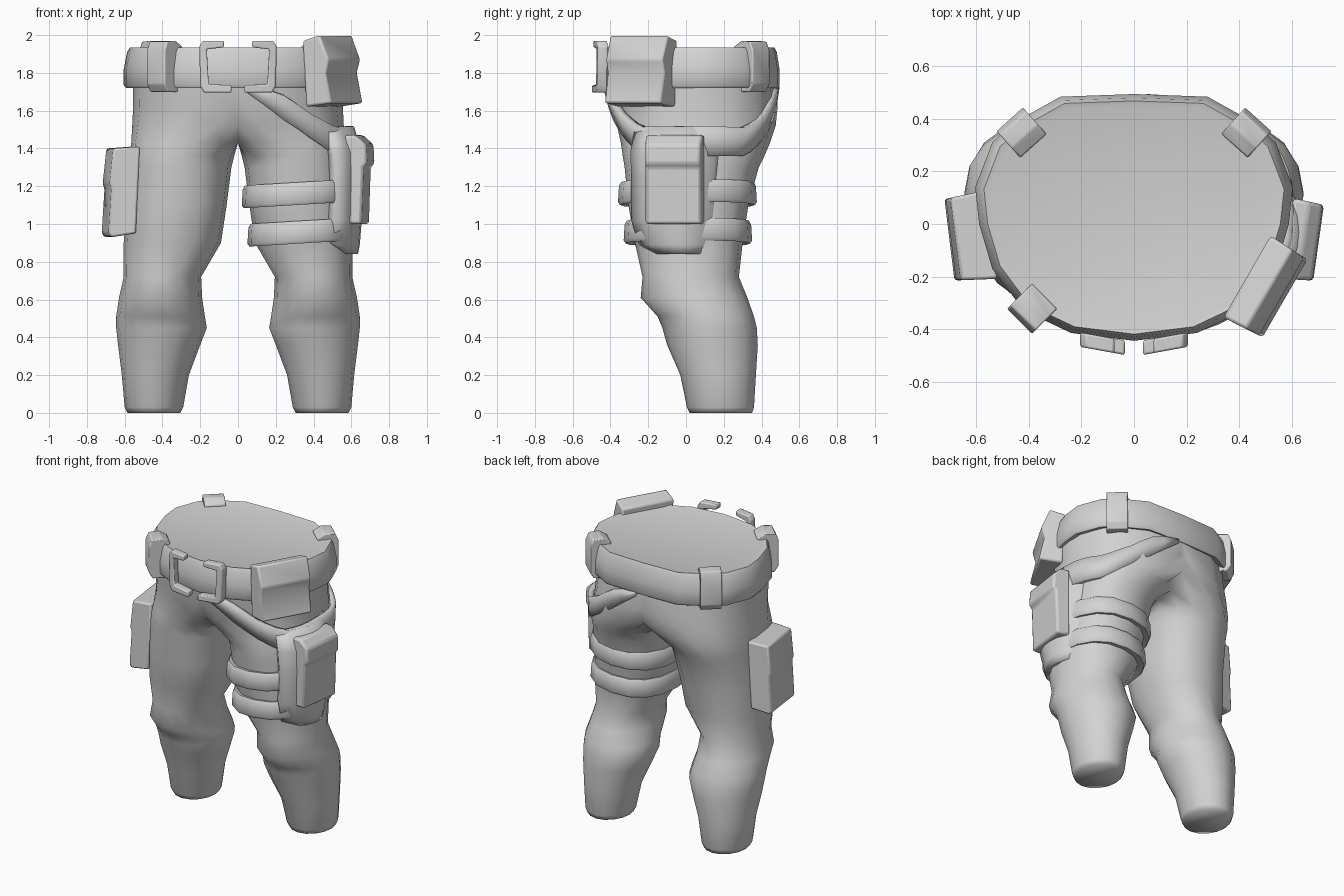
import bpy, bmesh, math

if "Cube" in bpy.data.objects:
    bpy.data.objects.remove(bpy.data.objects["Cube"])

grey = bpy.data.materials.new("cloth grey")
grey.diffuse_color = (0.65, 0.65, 0.65, 1)
grey.use_nodes = True
grey.node_tree.nodes["Principled BSDF"].inputs["Base Color"].default_value = grey.diffuse_color


def finish(name, bm, bevel=0, angle=40):
    bmesh.ops.recalc_face_normals(bm, faces=bm.faces[:])
    me = bpy.data.meshes.new(name)
    bm.to_mesh(me)
    bm.free()
    me.materials.append(grey)
    ob = bpy.data.objects.new(name, me)
    bpy.context.collection.objects.link(ob)
    bpy.ops.object.select_all(action='DESELECT')
    ob.select_set(True)
    bpy.context.view_layer.objects.active = ob
    bpy.ops.object.shade_smooth_by_angle(angle=math.radians(angle))
    if bevel:
        m = ob.modifiers.new("bevel", 'BEVEL')
        m.width, m.segments, m.limit_method = bevel, 2, 'ANGLE'
    return ob


def loft(rows, closed=True, cap_start=False, cap_end=False):
    """Skin a list of rows of points."""
    bm = bmesh.new()
    vs = [[bm.verts.new(p) for p in r] for r in rows]
    n = len(rows[0])
    for a, b in zip(vs, vs[1:]):
        for i in range(n if closed else n - 1):
            j = (i + 1) % n
            bm.faces.new((a[i], a[j], b[j], b[i]))
    if cap_start:
        bm.faces.new(vs[0])
    if cap_end:
        bm.faces.new(vs[-1])
    return bm


def spow(v, e):
    return math.copysign(abs(v) ** e, v) if abs(v) > 1e-9 else 0.0


def ring(z, x0, x1, y0, y1, n=16, e=0.85, tilt=0):
    pts = []
    for i in range(n):
        t = 2 * math.pi * i / n
        x = (x0 + x1) / 2 + (x1 - x0) / 2 * spow(math.cos(t), e)
        y = (y0 + y1) / 2 + (y1 - y0) / 2 * spow(math.sin(t), e)
        pts.append((x, y, z + tilt * (x - 0.3)))
    return pts


def half_ring(z, x0, x1, y0, y1):
    """Ring cut flat at x = 0, keeping its full depth along the cut."""
    e = 1.0 if z < 0.75 else 0.85
    pts = ring(z, x0, x1, y0, y1, 16, e)
    cut = [abs(p[1] - (y0 + y1) / 2) for p in pts if p[0] <= 0]
    if not cut or max(cut) < 1e-6:
        return [(max(0, x), y, z) for x, y, z in pts]
    c = min(1, (x0 + x1) / (x1 - x0)) ** (1 / e)
    cross = (y1 - y0) / 2 * math.sqrt(max(0, 1 - c * c)) ** e
    k, yc = cross / max(cut), (y0 + y1) / 2
    return [(x, y, z) if x > 0 else (0, yc + (y - yc) * k, z) for x, y, z in pts]


def slab(name, profile, width, origin, deg, taper=0, bevel=0.012):
    """Side profile of (outward, z) points, extruded sideways; deg is the outward direction."""
    c, s = math.cos(math.radians(deg)), math.sin(math.radians(deg))
    amax = max(a for a, z in profile)
    rows = []
    for side in (-0.5, 0.5):
        row = []
        for a, z in profile:
            w = side * width * (1 - taper * a / amax)
            row.append((origin[0] + a * c - w * s, origin[1] + a * s + w * c, z))
        rows.append(row)
    return finish(name, loft(rows, True, True, True), bevel)


# Trousers: one half lofted from ankle to waist, then mirrored
sections = [  # z, inner x, outer x, front y, back y
    (0.00, 0.305, 0.585, 0.02, 0.35), (0.03, 0.29, 0.60, 0.005, 0.36),
    (0.20, 0.26, 0.615, -0.03, 0.37), (0.36, 0.20, 0.635, -0.10, 0.38),
    (0.45, 0.165, 0.645, -0.125, 0.375), (0.51, 0.175, 0.645, -0.15, 0.36),
    (0.61, 0.19, 0.63, -0.24, 0.325), (0.72, 0.195, 0.605, -0.23, 0.28),
    (0.90, 0.09, 0.605, -0.27, 0.30), (1.10, 0.06, 0.59, -0.305, 0.33),
    (1.30, 0.035, 0.575, -0.325, 0.385), (1.36, 0.02, 0.57, -0.335, 0.415),
    (1.43, -0.10, 0.565, -0.345, 0.445), (1.52, -0.33, 0.56, -0.365, 0.475),
    (1.62, -0.50, 0.555, -0.40, 0.485), (1.76, -0.555, 0.555, -0.42, 0.475)]
bm = loft([half_ring(*s) for s in sections], True, True)
inner = [f for f in bm.faces if all(v.co.x < 1e-5 for v in f.verts)]
bmesh.ops.delete(bm, geom=inner, context='FACES')
trousers = finish("trousers", bm, angle=80)
trousers.modifiers.new("mirror", 'MIRROR').use_clip = True

# Belt with the closed waist on top
half = [(0, -0.445), (0.24, -0.415), (0.42, -0.33), (0.54, -0.17), (0.59, 0.0),
        (0.605, 0.14), (0.54, 0.31), (0.46, 0.385), (0.28, 0.485), (0, 0.495)]
outline = half + [(-x, y) for x, y in half[-2:0:-1]]
belt_profile = [(0.91, 1.735), (0.98, 1.72), (1.0, 1.735), (1.0, 1.82),
                (0.97, 1.91), (0.945, 1.935), (0.91, 1.93)]
rows = [[(x * k, 0.02 + (y - 0.02) * k, z) for x, y in outline] for k, z in belt_profile]
finish("belt", loft(rows, True, False, True))

# Belt loops
loop_profile = [(-0.07, 1.72), (-0.07, 1.94), (-0.02, 1.97), (0.045, 1.965),
                (0.065, 1.92), (0.065, 1.74), (0.04, 1.70), (-0.03, 1.70)]
for name, x, y, deg in (("back_right_loop", 0.43, 0.35, 48), ("back_left_loop", -0.43, 0.35, 132),
                        ("front_left_loop", -0.39, -0.325, 225)):
    slab(name, loop_profile, 0.135, (x, y), deg, bevel=0.006)

# Buckle brackets
bracket = [(0.075, 1.97), (0.185, 1.97), (0.205, 1.94), (0.20, 1.73), (0.18, 1.695), (0.035, 1.695),
           (0.035, 1.735), (0.155, 1.74), (0.165, 1.925), (0.075, 1.935)]
rows = [[(x, y + 0.18 * x, z) for x, z in bracket] for y in (-0.505, -0.45)]
buckle = finish("buckle_brackets", loft(rows, True, True, True), 0.008)
buckle.modifiers.new("mirror", 'MIRROR')

# Pouches
slab("belt_pouch", [(0.02, 1.62), (0.0, 1.97), (0.10, 2.0), (0.155, 1.87), (0.135, 1.80), (0.17, 1.64)],
     0.36, (0.43, -0.2), -30, 0.05)
slab("left_thigh_pouch", [(0.0, 1.41), (0.14, 1.40), (0.16, 1.21), (0.15, 1.19), (0.165, 0.95),
                          (0.15, 0.93), (0.02, 0.95)], 0.34, (-0.54, -0.04), 187, 0.08, 0.02)
slab("holster_pouch", [(0.0, 1.0), (0.09, 1.0), (0.10, 1.30), (0.12, 1.32), (0.115, 1.42), (0.06, 1.47), (0, 1.47)],
     0.31, (0.585, -0.055), -8, 0.06, 0.015)

# Holster panel, curved around the thigh
rows = []
for z, y0, y1, xm in ((0.84, -0.15, 0.10, 0.635), (0.89, -0.25, 0.18, 0.645), (1.02, -0.29, 0.20, 0.655),
                      (1.25, -0.29, 0.20, 0.66), (1.38, -0.295, 0.21, 0.655), (1.515, -0.27, 0.22, 0.615)):
    row = []
    for i in range(9):
        t = -1 + i / 4
        y = (y0 + y1) / 2 + t * (y1 - y0) / 2
        drop = 0.06 if z < 0.86 else 0.14
        row.append((xm - drop * abs(t) ** 2.2, y, z))
    rows.append(row)
holster = finish("holster", loft(rows, False))
m = holster.modifiers.new("thickness", 'SOLIDIFY')
m.thickness, m.offset = 0.06, (-1 if holster.data.polygons[20].normal.x > 0 else 1)

# Hanging strap: rises from the holster to the belt at front and back
edges = [(0, 1.52, 1.36), (35, 1.51, 1.36), (55, 1.58, 1.45), (75, 1.70, 1.57), (88, 1.73, 1.70)]


def edge_heights(d):
    for (d0, u0, l0), (d1, u1, l1) in zip(edges, edges[1:]):
        if d <= d1:
            f = (d - d0) / (d1 - d0)
            return u0 + f * (u1 - u0), l0 + f * (l1 - l0)


rows = [[], [], []]
for i in range(-11, 12):
    d = i * 8
    up, low = edge_heights(abs(d))
    t = math.radians(d)
    for row, f in zip(rows, (0, 0.5, 1)):
        z = low + f * (up - low)
        ry = 0.40 + (z - 1.4) * (0.2 if d < 0 else 0.1)
        row.append((0.59 * spow(math.cos(t), 0.76), 0.045 + ry * spow(math.sin(t), 0.76), z))
strap = finish("hanging_strap", loft(rows, False))
m = strap.modifiers.new("thickness", 'SOLIDIFY')
m.thickness, m.offset = 0.035, 0

# Two straps around the right thigh
for name, z, x0, x1, y0, y1 in (("upper_leg_strap", 1.16, 0.025, 0.61, -0.355, 0.37),
                                ("lower_leg_strap", 0.955, 0.055, 0.615, -0.325, 0.345)):
    rows = []
    for dz, g in ((-0.05, 0.05), (-0.06, 0.005), (-0.045, -0.005), (0.04, 0.0), (0.06, 0.012), (0.05, 0.06)):
        rows.append(ring(z + dz, x0 + g, x1 - g, y0 + g, y1 - g, 16, 0.85, 0.06))
    finish(name, loft(rows))
